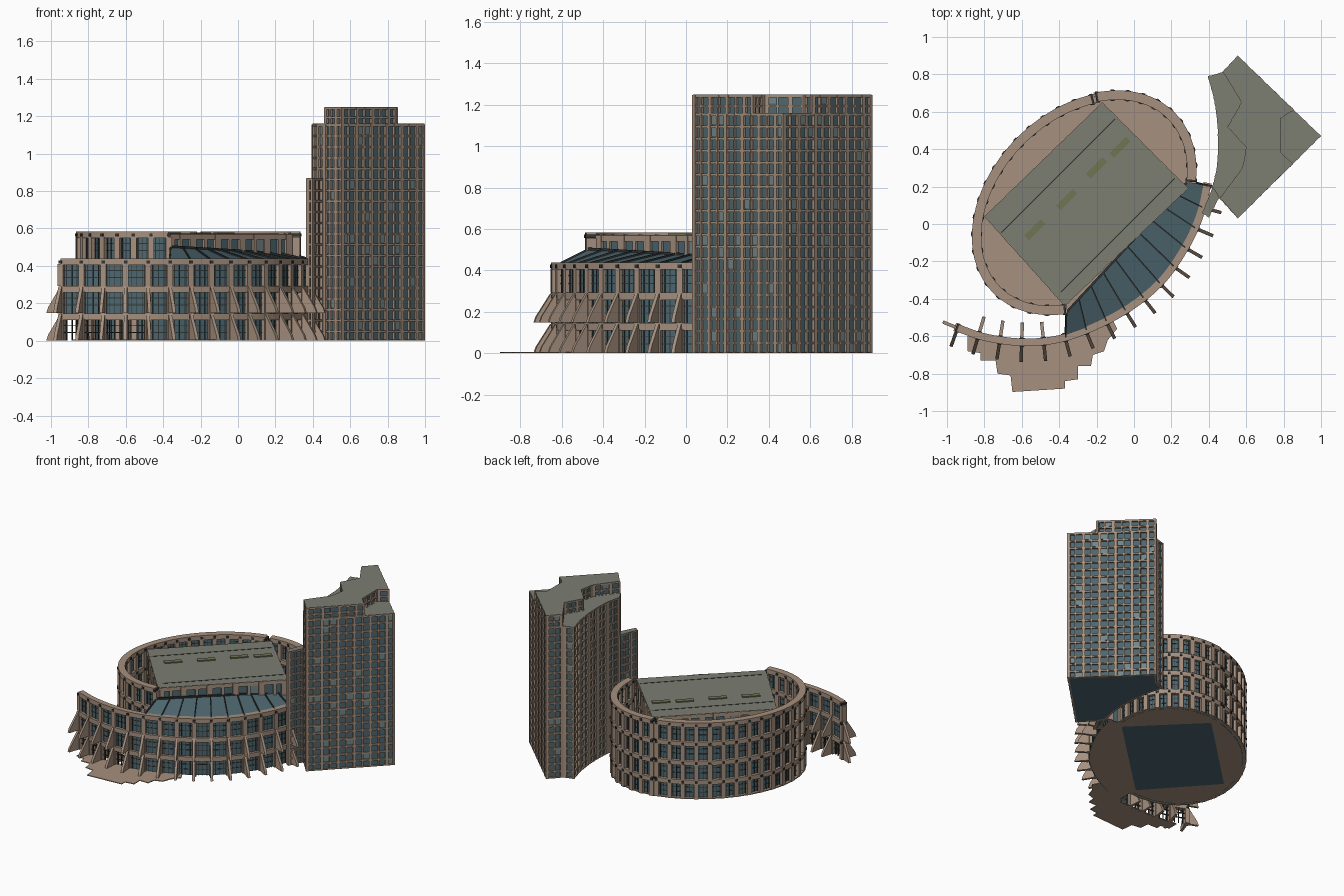
import bpy, bmesh, random
from math import cos, sin, pi, radians
from mathutils import Vector as V

if "Cube" in bpy.data.objects:
    bpy.data.objects.remove(bpy.data.objects["Cube"])

random.seed(4)
COL = dict(stone=(.38, .28, .21), glass=(.075, .135, .16), pale=(.17, .24, .25), roof=(.2, .205, .165),
           skylight=(.16, .18, .09), dark=(.03, .035, .035))
MAT, PARTS = {}, {}
for k, c in COL.items():
    MAT[k] = bpy.data.materials.new(k)
    MAT[k].diffuse_color = (*c, 1)


def part(name, mat):
    return PARTS.setdefault(name, (bmesh.new(), mat))[0]


def solid(bm, lo, hi):
    a, b = [bm.verts.new(p) for p in lo], [bm.verts.new(p) for p in hi]
    bm.faces.new(a[::-1])
    bm.faces.new(b)
    for i in range(len(a)):
        j = (i + 1) % len(a)
        bm.faces.new((a[i], a[j], b[j], b[i]))


def prism(bm, poly, z0, z1):
    solid(bm, [(p[0], p[1], z0) for p in poly], [(p[0], p[1], z1) for p in poly])


def box(bm, p, t, length, depth, z0, z1):
    n = V((t.y, -t.x))
    prism(bm, [p + t * length / 2 * i + n * depth / 2 * j for i, j in ((-1, -1), (1, -1), (1, 1), (-1, 1))], z0, z1)


def beam(bm, p, q, w, h):
    d = (q - p).normalized()
    s = d.cross(V((0, 0, 1))).normalized() * w / 2
    u = V((0, 0, h / 2))
    r = [s + u, s - u, -s - u, -s + u]
    solid(bm, [p + k for k in r], [q + k for k in r])


def normals(pts, closed=False):
    out, n = [], len(pts)
    for i in range(n):
        e = []
        for a, b in ((i - 1, i), (i, i + 1)):
            if closed or (a >= 0 and b < n):
                d = (pts[b % n] - pts[a % n]).normalized()
                e.append(V((d.y, -d.x)))
        out.append((e[0] + e[-1]) / (1 + e[0].dot(e[-1])))
    return out


def offset(pts, d, closed=False):
    return [p + n * d for p, n in zip(pts, normals(pts, closed))]


def ribbon(bm, pts, o0, o1, z0, z1):
    prism(bm, offset(pts, o1) + offset(pts, o0)[::-1], z0, z1)


def resample(pts, n):
    seg = [(b - a).length for a, b in zip(pts, pts[1:])]
    step, out, i, acc = sum(seg) / n, [], 0, 0
    for k in range(n + 1):
        s = k * step
        while i < len(seg) - 1 and acc + seg[i] < s:
            acc += seg[i]
            i += 1
        out.append(pts[i].lerp(pts[i + 1], min(1, (s - acc) / seg[i])))
    return out


# Curved colonnade wall: piers, spandrels with little square openings, glazing
def colonnade(name, pts, bays, floors, h, thick, open_bays=0):
    pts = resample(pts, bays * 4)
    nrm = normals(pts)
    st, dk = part(name + "_stone", 'stone'), part(name + "_mullions", 'dark')
    gl = part(name + "_glass", 'glass')
    for f in range(floors):
        z = f * h
        ribbon(st, pts, -thick, 0, z + h - .036, z + h - .001)
        start = open_bays * 4 if f == 0 else 0
        ribbon(gl, pts[start:], -thick * .6, -thick * .45, z, z + h - .03)
        for i, (p, n) in enumerate(zip(pts, nrm)):
            t = V((-n.y, n.x)).normalized()
            mid = p - n * thick / 2
            if i % 4 == 0:
                box(st, mid, t, .032, thick + .004, z, z + h - .03)
                box(dk, mid, t, .018, thick + .010, z + h - .027, z + h - .011)
            else:
                box(dk, mid, t, .004, thick * .3, z, z + h - .03)
        for k in (.38, .72):
            ribbon(dk, pts, -thick * .65, -thick * .38, z + k * h * .76, z + k * h * .76 + .004)
    return pts[::4], nrm[::4]


# Straight-sided block with a grid of stone bars over a glass core
def gridblock(name, poly, z0, z1, nf, bay, bar=.014):
    poly = [V(p) for p in poly]
    prism(part(name + "_glass", 'glass'), offset(poly, -.013, True), z0, z1 - .01)
    prism(part(name + "_roof", 'roof'), offset(poly, -.002, True), z1 - .008, z1)
    st, pale = part(name + "_stone", 'stone'), part(name + "_blinds", 'pale')
    fh = (z1 - z0) / nf
    for a, b in zip(poly, poly[1:] + poly[:1]):
        t = (b - a).normalized()
        n = V((t.y, -t.x))
        L = (b - a).length
        m = max(1, round(L / bay))
        for f in range(nf + 1):
            zb = z0 + f * fh
            box(st, (a + b) / 2 - n * .007, t, L, .013, max(z0, zb - bar), max(z0 + .006, zb - .003))
        for i in range(m + 1):
            w = bar * (1.5 if i % 2 == 0 else .7)
            p = a + t * min(max(i / m * L, w / 2), L - w / 2)
            box(st, p - n * .007, t, w, .016, z0, z1 - .003)
            for f in range(nf):
                if i < m and random.random() < .1:
                    box(pale, a + t * (i + .5) / m * L - n * .012, t, L / m * .8, .006,
                        z0 + f * fh + .004, z0 + (f + 1) * fh - bar)


# Oval hall: long axis at 45 degrees, two ring walls that slip past each other
C, U, W = V((-.27, .11)), V((1, 1)).normalized(), V((-1, 1)).normalized()


def oval(a0, a1, k=1.0, n=80):
    return [C + U * .68 * k * cos(radians(a0 + (a1 - a0) * i / n)) + W * .5 * k * sin(radians(a0 + (a1 - a0) * i / n))
            for i in range(n + 1)]


colonnade("ring_west", oval(50, 224), 19, 4, .146, .05)
colonnade("ring_north", oval(-42, 47, 1.012), 10, 4, .146, .05)
prism(part("hall_floor", 'stone'), oval(0, 355.5), 0, .008)

# Central rectangular book hall and its roof lights
hall = [(-.37, -.44), (.29, .19), (-.17, .65), (-.80, .04)]
gridblock("hall", hall, 0, .57, 4, .09, .03)
for x, y in ((-.53, -.03), (-.36, .13), (-.20, .30), (-.075, .41)):
    box(part("roof_lights", 'skylight'), V((x, y)), U, .125, .035, .565, .578)
for d in (.2, -.25):
    box(part("roof_seams", 'dark'), C + W * d + U * .01, U, .86, .005, .565, .572)

# Sweeping front wall: smooth curve through a few plan points
ctrl = [V(p) for p in ((-.95, -.575), (-.80, -.625), (-.6, -.652), (-.4, -.635), (-.2, -.565), (0, -.455),
                       (.17, -.31), (.3, -.12), (.375, .05), (.41, .2))]
ext = [2 * ctrl[0] - ctrl[1]] + ctrl + [2 * ctrl[-1] - ctrl[-2]]
arc = []
for a, b, c, d in zip(ext, ext[1:], ext[2:], ext[3:]):
    for k in range(10):
        s = k / 10
        arc.append(.5 * (2 * b + (c - a) * s + (2 * a - 5 * b + 4 * c - d) * s * s + (3 * b - a - 3 * c + d) * s ** 3))
arc.append(ctrl[-1])
nodes, nn = colonnade("front_wall", arc, 15, 3, .1465, .04, open_bays=4)

# Two tiers of sloping buttresses; the free-standing end has them inside too
fin = part("buttresses", 'stone')


def buttress(p, n, z):
    n = n.normalized()
    t = V((-n.y, n.x)) * .009
    prof = [(-.01, z), (.085, z), (.075, z + .03), (.004, z + .142), (-.01, z + .142)]
    solid(fin, [(*(p + n * o - t), h) for o, h in prof], [(*(p + n * o + t), h) for o, h in prof])


for i, (p, n) in enumerate(zip(nodes, nn)):
    for z in (0, .147):
        if i < 15:
            buttress(p, n, z)
        if 0 < i < 5:
            buttress(p - n * .04, -n, z)
for z in (0, .147):
    buttress(nodes[0] - nn[0] * .02, V((-.85, .35)), z)

# Glazed atrium between hall and front wall
fine = resample([p for p in offset(arc, -.02) if p.x > -.37], 10)
A, B = V((-.36, -.47)), V((.29, .23))
inner = [A.lerp(B, i / 10) for i in range(11)]
ag, rb = part("atrium_roof", 'glass'), part("atrium_ribs", 'dark')
top_in = [V((*p, .50 - .004 * i)) for i, p in enumerate(inner)]
top_out = [V((*p, .432)) for p in fine]
dz = V((0, 0, .008))
for i in range(10):
    q = [top_in[i], top_out[i], top_out[i + 1], top_in[i + 1]]
    solid(ag, [v - dz for v in q], q)
for p, q in zip(top_in, top_out):
    beam(rb, p, q, .008, .016)
beam(rb, top_in[0], top_in[-1], .012, .02)
for p, q in ((inner[0], fine[0]), (inner[-1], fine[-1])):
    t = (q - p).normalized()
    box(part("atrium_end_glass", 'glass'), (p + q) / 2, t, (q - p).length, .008, 0, .44)
    for k in (.146, .292, .435):
        box(rb, (p + q) / 2, t, (q - p).length, .014, k - .006, k)
prism(part("atrium_floor", 'stone'), fine + inner[::-1], 0, .007)

# Stepped paving at the entrance
prism(part("entrance_steps", 'stone'), [
    (-.89, -.6), (-.89, -.68), (-.82, -.69), (-.82, -.73), (-.74, -.73), (-.73, -.80), (-.66, -.81), (-.65, -.898),
    (-.37, -.88), (-.37, -.84), (-.30, -.83), (-.30, -.76), (-.23, -.76), (-.22, -.70), (-.16, -.68), (-.14, -.62),
    (-.09, -.56), (-.12, -.5), (-.4, -.61), (-.65, -.62)], 0, .006)

# Office tower: main body with concave west face, raised top storeys, low wing
gridblock("tower", [(.555, .03), (1, .47), (.555, .90), (.47, .81), (.395, .79), (.43, .66), (.447, .53), (.45, .42),
                    (.445, .31), (.42, .2), (.455, .14)], 0, 1.16, 20, .058)
gridblock("tower_top", [(.555, .03), (.85, .322), (.785, .38), (.785, .565), (.855, .61), (.555, .90), (.475, .815),
                        (.575, .65), (.50, .52), (.60, .41), (.58, .30), (.46, .14)], 1.155, 1.25, 2, .058)
gridblock("tower_wing", [(.365, .06), (.40, .035), (.46, .15), (.425, .21)], 0, .87, 15, .058)

# Turn the collected parts into objects
for name, (bm, mat) in PARTS.items():
    bmesh.ops.recalc_face_normals(bm, faces=bm.faces)
    me = bpy.data.meshes.new(name)
    bm.to_mesh(me)
    bm.free()
    me.materials.append(MAT[mat])
    bpy.context.collection.objects.link(bpy.data.objects.new(name, me))

for m in bpy.data.materials:
    if m.users and not m.is_grease_pencil:
        m.use_nodes = True
        m.node_tree.nodes["Principled BSDF"].inputs["Base Color"].default_value = m.diffuse_color
